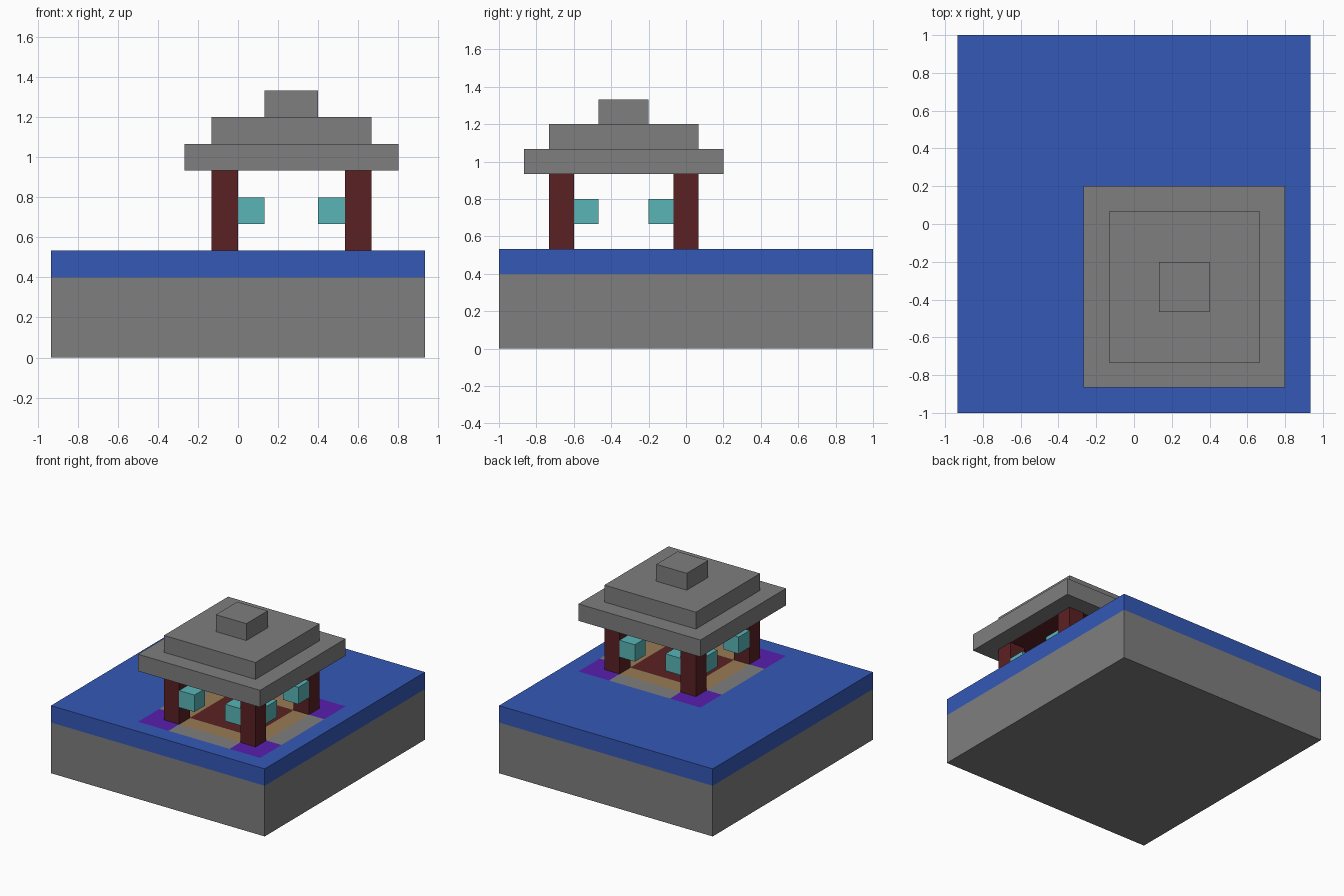
import bpy
import bmesh
from mathutils import Vector

U = 2 / 15           # one block
CX, CY = 2, -2.5     # centre of the pavilion, in blocks

if "Cube" in bpy.data.objects:
    bpy.data.objects.remove(bpy.data.objects["Cube"], do_unlink=True)


def material(name, rgb):
    mat = bpy.data.materials.new(name)
    mat.use_nodes = True
    mat.diffuse_color = (*rgb, 1)
    mat.node_tree.nodes["Principled BSDF"].inputs["Base Color"].default_value = (*rgb, 1)
    return mat


GREY = material("stone grey", (0.21, 0.21, 0.21))
BLUE = material("deep blue", (0.034, 0.098, 0.47))
RED = material("dark red", (0.105, 0.015, 0.017))
TEAL = material("lantern teal", (0.10, 0.46, 0.47))
PURPLE = material("purple", (0.095, 0.014, 0.42))
TAN = material("tan", (0.32, 0.20, 0.088))


def block(name, centre, size, mats, cuts=(), rule=None):
    """Box in block units; cuts are distances from the pavilion centre."""
    bm = bmesh.new()
    bmesh.ops.create_cube(bm, size=1)
    bmesh.ops.scale(bm, vec=Vector(size), verts=bm.verts)
    bmesh.ops.translate(bm, vec=Vector(centre), verts=bm.verts)
    for axis, mid in ((0, CX), (1, CY)):
        for cut in cuts:
            for side in (-1, 1):
                point, normal = Vector(), Vector()
                point[axis] = mid + side * cut
                normal[axis] = 1
                bmesh.ops.bisect_plane(bm, geom=bm.verts[:] + bm.edges[:] + bm.faces[:],
                                       plane_co=point, plane_no=normal)
    bm.normal_update()
    if rule:
        for face in bm.faces:
            c = face.calc_center_median()
            face.material_index = rule(abs(c.x - CX), abs(c.y - CY), face.normal.z)
    bmesh.ops.scale(bm, vec=Vector((U, U, U)), verts=bm.verts)
    mesh = bpy.data.meshes.new(name)
    bm.to_mesh(mesh)
    bm.free()
    for mat in mats:
        mesh.materials.append(mat)
    obj = bpy.data.objects.new(name, mesh)
    bpy.context.collection.objects.link(obj)


def floor_rule(dx, dy, up):
    near, far = min(dx, dy), max(dx, dy)
    if up < 0.5 or far > 4:
        return 0         # surrounding blue
    if far < 2:
        return 1         # red centre
    if near > 2:
        return 2         # purple corners
    return 3 if far < 3 else 4   # tan ring, then grey ring


def ceiling_rule(dx, dy, up):
    return 1 if up < -0.5 and max(dx, dy) < 3 else 0


# Ground
block("stone_base", (0, 0, 1.5), (14, 15, 3), [GREY])
block("ground_layer", (0, 0, 3.5), (14, 15, 1), [BLUE, RED, PURPLE, TAN, GREY],
      (2, 3, 4), floor_rule)

# Pillars, each with two lanterns on its inner sides
for sx, side in ((-1, "right"), (1, "left")):
    for sy, end in ((-1, "front"), (1, "back")):
        tag = f"{end}_{side}"
        x, y = CX + 2.5 * sx, CY + 2.5 * sy
        block(f"pillar_{tag}", (x, y, 5.5), (1, 1, 3), [RED])
        block(f"lantern_{tag}_a", (x - sx, y, 5.5), (1, 1, 1), [TEAL])
        block(f"lantern_{tag}_b", (x, y - sy, 5.5), (1, 1, 1), [TEAL])

# Stepped roof
block("roof_eaves", (CX, CY, 7.5), (8, 8, 1), [GREY, RED], (3,), ceiling_rule)
block("roof_middle", (CX, CY, 8.5), (6, 6, 1), [GREY])
block("roof_cap", (CX, CY, 9.5), (2, 2, 1), [GREY])
